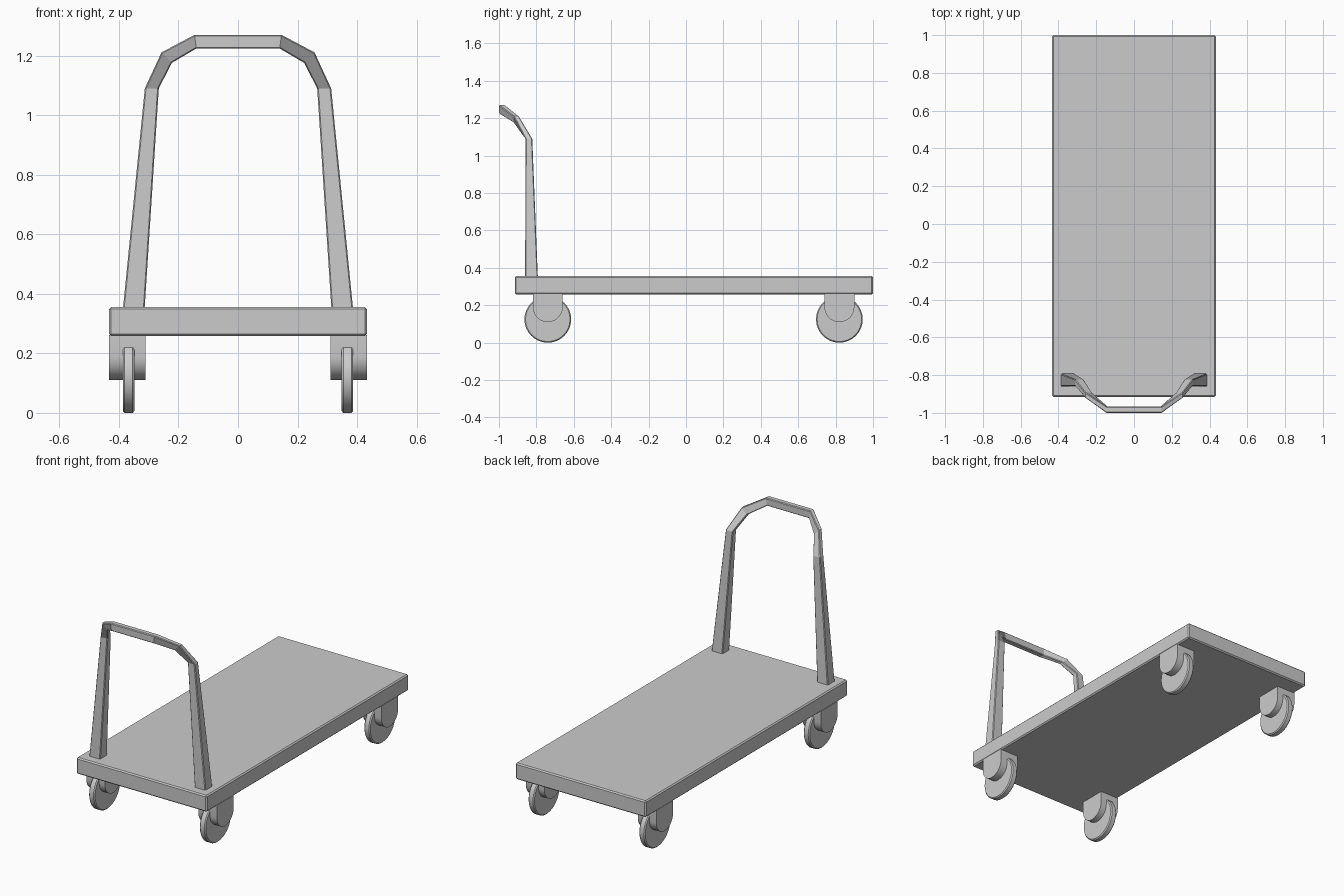
import bpy, bmesh, math

if "Cube" in bpy.data.objects:
    bpy.data.objects.remove(bpy.data.objects["Cube"])


def make_object(name, bm, bevel=0.0, smooth=False):
    bmesh.ops.recalc_face_normals(bm, faces=bm.faces[:])
    mesh = bpy.data.meshes.new(name)
    bm.to_mesh(mesh)
    bm.free()
    ob = bpy.data.objects.new(name, mesh)
    bpy.context.collection.objects.link(ob)
    if bevel:
        mod = ob.modifiers.new("Bevel", 'BEVEL')
        mod.width = bevel
        mod.segments = 1
        mod.limit_method = 'ANGLE'
        mod.angle_limit = math.radians(40)
    if smooth:
        bpy.ops.object.select_all(action='DESELECT')
        ob.select_set(True)
        bpy.context.view_layer.objects.active = ob
        bpy.ops.object.shade_smooth_by_angle(angle=math.radians(35))
    return ob


def loft(name, rings, **kw):
    """Skin a list of equal-length point rings and cap both ends."""
    bm = bmesh.new()
    vs = [[bm.verts.new(p) for p in ring] for ring in rings]
    n = len(rings[0])
    for a, b in zip(vs, vs[1:]):
        for i in range(n):
            j = (i + 1) % n
            bm.faces.new((a[i], a[j], b[j], b[i]))
    bm.faces.new(vs[0])
    bm.faces.new(vs[-1])
    return make_object(name, bm, **kw)


def extrude_x(name, profile, x0, x1, **kw):
    return loft(name, [[(x, y, z) for y, z in profile] for x in (x0, x1)], **kw)


def arc(cy, cz, r, a0, a1, n):
    angles = [math.radians(a0 + (a1 - a0) * i / n) for i in range(n + 1)]
    return [(cy + r * math.cos(a), cz + r * math.sin(a)) for a in angles]


# Platform deck
extrude_x("platform", [(-0.915, 0.258), (1.0, 0.258), (1.0, 0.356), (-0.915, 0.356)],
          -0.433, 0.433, bevel=0.007)

# Four casters: round-bottomed bracket with a wheel running through it
for end, cy in (("front", -0.739), ("rear", 0.82)):
    for side, s in (("left", -1), ("right", 1)):
        bracket = [(cy + 0.08, 0.262)] + arc(cy, 0.19, 0.08, 0, -180, 14) + [(cy - 0.08, 0.262)]
        extrude_x(f"{end}_{side}_bracket", bracket, s * 0.31, s * 0.433, smooth=True)
        wheel = arc(cy, 0.127, 0.125, 0, 360, 32)[:-1]
        wheel = [(y, z - 0.002) for y, z in wheel]
        extrude_x(f"{end}_{side}_wheel", wheel, s * 0.348, s * 0.387, bevel=0.006, smooth=True)

# Push handle: each section gives outer (x, z), inner (x, z), front y, back y
half = [
    ((0.387, 0.345), (0.314, 0.345), -0.860, -0.792),
    ((0.313, 1.090), (0.266, 1.090), -0.858, -0.822),
    ((0.257, 1.211), (0.222, 1.176), -0.922, -0.893),
    ((0.146, 1.270), (0.140, 1.224), -1.000, -0.966),
]


def section(sec, s):
    (ox, oz), (ix, iz), yf, yb = sec
    return [(s * ox, yf, oz), (s * ox, yb, oz), (s * ix, yb, iz), (s * ix, yf, iz)]


rings = [section(h, -1) for h in half] + [section(h, 1) for h in reversed(half)]
loft("push_handle", rings, bevel=0.004)
